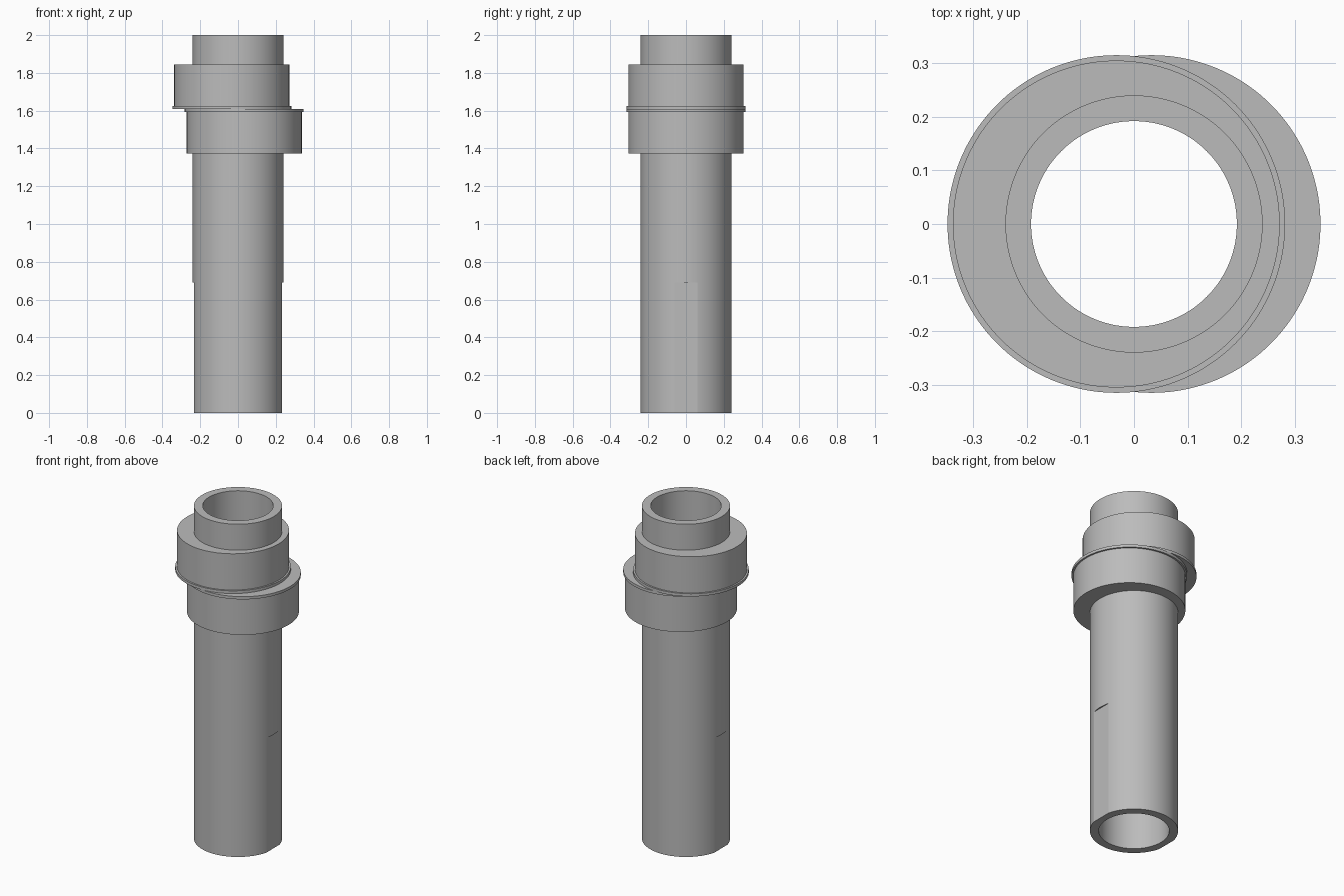
import bpy, bmesh, math

if "Cube" in bpy.data.objects:
    bpy.data.objects.remove(bpy.data.objects["Cube"])

SEGMENTS = 144
OUTER, BORE = 0.24, 0.192
FLAT_X = OUTER * math.cos(math.radians(15))
FLAT_TOP = 0.69

grey = bpy.data.materials.new("plain grey")
grey.use_nodes = True
colour = (0.5, 0.5, 0.5, 1)
grey.diffuse_color = colour
grey.node_tree.nodes["Principled BSDF"].inputs["Base Color"].default_value = colour


def lathe(name, rings):
    """Closed loop of rings, each (radius, z, x offset, half width limit)."""
    bm = bmesh.new()
    loops = []
    for radius, z, shift, limit in rings:
        loop = []
        for i in range(SEGMENTS):
            a = math.tau * i / SEGMENTS
            x = max(-limit, min(limit, radius * math.cos(a)))
            loop.append(bm.verts.new((x + shift, radius * math.sin(a), z)))
        loops.append(loop)
    for a, b in zip(loops, loops[1:] + loops[:1]):
        for i in range(SEGMENTS):
            j = (i + 1) % SEGMENTS
            bm.faces.new((a[i], a[j], b[j], b[i]))
    # Merge the doubled ring where there is no ledge
    bmesh.ops.remove_doubles(bm, verts=bm.verts, dist=0.0001)
    bmesh.ops.recalc_face_normals(bm, faces=bm.faces)
    mesh = bpy.data.meshes.new(name)
    bm.to_mesh(mesh)
    bm.free()
    mesh.materials.append(grey)
    obj = bpy.data.objects.new(name, mesh)
    bpy.context.collection.objects.link(obj)
    bpy.ops.object.select_all(action="DESELECT")
    obj.select_set(True)
    bpy.context.view_layer.objects.active = obj
    bpy.ops.object.shade_smooth_by_angle(angle=math.radians(12))
    return obj


# Hollow tube with two shallow flats on its lower part
lathe("tube", [
    (OUTER, 0, 0, FLAT_X), (OUTER, FLAT_TOP, 0, FLAT_X),
    (OUTER, FLAT_TOP, 0, 1), (OUTER, 2, 0, 1),
    (BORE, 2, 0, 1), (BORE, 0, 0, 1),
])

# Two opposed eccentric collars, each with a thin rim where they meet
MEET, RIM, HEIGHT = 1.609, 0.017, 0.235
for name, side in (("upper_collar", 1), ("lower_collar", -1)):
    shift = -0.033 * side
    rim_z = MEET + side * RIM
    end_z = MEET + side * HEIGHT
    lathe(name, [
        (0.235, MEET + side * 0.0005, 0, 1),
        (0.315, MEET + side * 0.0005, shift, 1),
        (0.315, rim_z, shift, 1), (0.305, rim_z, shift, 1),
        (0.305, end_z, shift, 1), (0.235, end_z, 0, 1),
    ])
